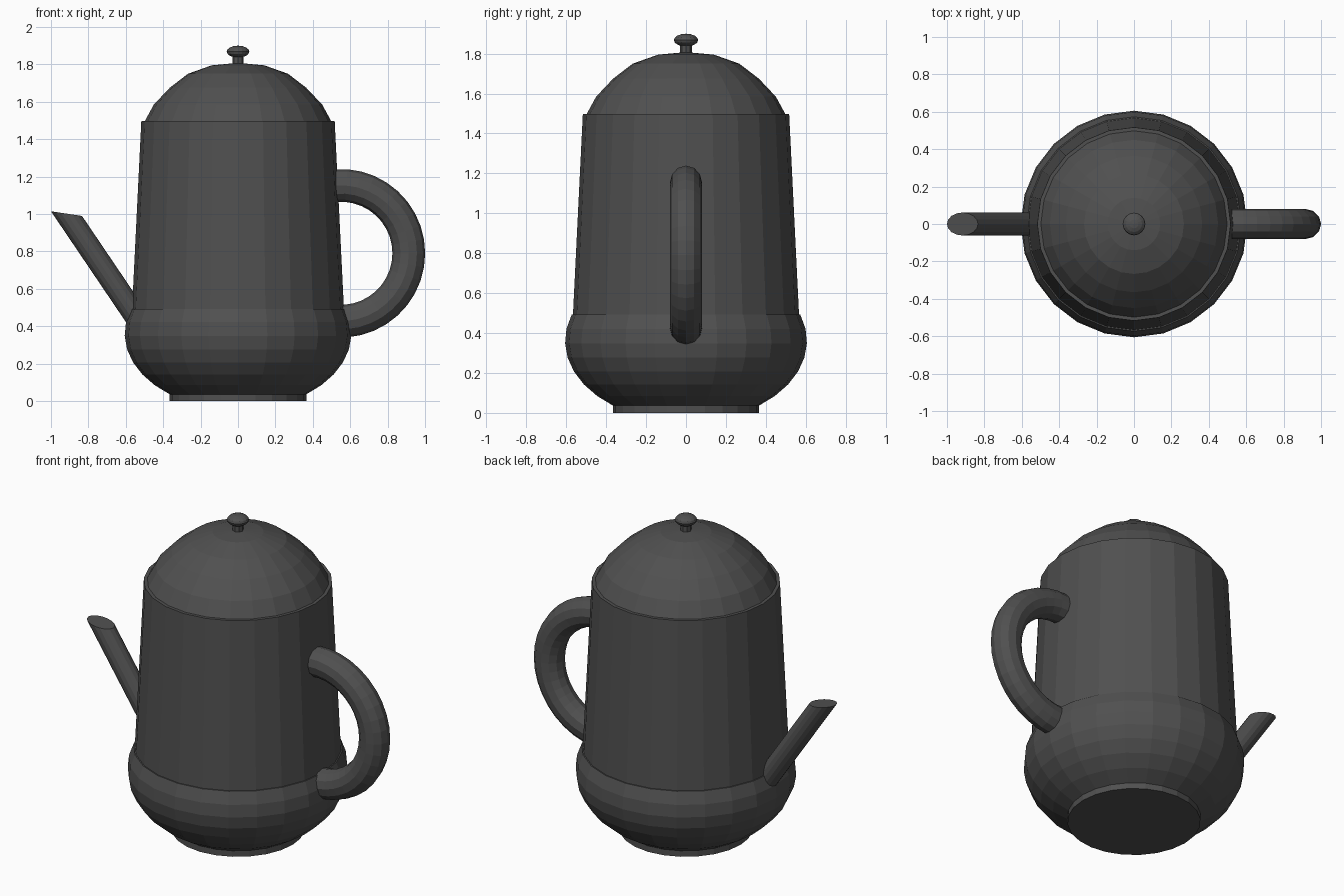
import bpy, bmesh, math
from mathutils import Vector

if "Cube" in bpy.data.objects:
    bpy.data.objects.remove(bpy.data.objects["Cube"])

mat = bpy.data.materials.new("dark_grey")
mat.diffuse_color = (0.08, 0.08, 0.08, 1)
mat.use_nodes = True
mat.node_tree.nodes["Principled BSDF"].inputs["Base Color"].default_value = mat.diffuse_color


def finish(name, bm):
    bmesh.ops.remove_doubles(bm, verts=bm.verts, dist=1e-5)
    bmesh.ops.recalc_face_normals(bm, faces=bm.faces)
    me = bpy.data.meshes.new(name)
    bm.to_mesh(me)
    bm.free()
    me.materials.append(mat)
    ob = bpy.data.objects.new(name, me)
    bpy.context.collection.objects.link(ob)
    return ob


def skin(name, rings):
    """Join equal-sized rings of points into a capped tube."""
    bm = bmesh.new()
    loops = [[bm.verts.new(p) for p in ring] for ring in rings]
    n = len(loops[0])
    for a, b in zip(loops, loops[1:]):
        for i in range(n):
            j = (i + 1) % n
            bm.faces.new((a[i], a[j], b[j], b[i]))
    bm.faces.new(loops[0])
    bm.faces.new(loops[-1])
    return finish(name, bm)


def lathe(name, profile, n=24):
    return skin(name, [[(r * math.cos(2 * math.pi * i / n),
                         r * math.sin(2 * math.pi * i / n), z)
                        for i in range(n)] for r, z in profile])


# foot disc
lathe("foot", [(0.365, 0), (0.365, 0.04)])

# bulging base: slice of a flattened sphere
bulb = []
for k in range(8):
    z = 0.36 + 0.406 * math.sin(math.radians(-53 + k * 72 / 7))
    bulb.append((0.606 * math.sqrt(1 - ((z - 0.36) / 0.406) ** 2), z))
lathe("base_bulb", bulb)

# tapered body
lathe("body", [(0.567, 0.48), (0.517, 1.497)])

# domed lid
lathe("lid", [(0.502, 1.49), (0.45, 1.585), (0.365, 1.675),
              (0.267, 1.75), (0.14, 1.795), (0.02, 1.806)])

# lid knob
lathe("knob_stem", [(0.03, 1.78), (0.03, 1.85)], 8)
lathe("knob", [(0.06 * math.cos(a) + 0.0005, 1.868 + 0.032 * math.sin(a))
               for a in (math.radians(-90 + 22.5 * k) for k in range(9))], 16)

# straight spout with a slanted tip
axis = Vector((0.56, 0, -0.828))
side = Vector((0.828, 0, 0.56))
tip = Vector((-0.917, 0, 1.002))
slant = Vector((0.083, 0, -0.0125))
end, start = [], []
for i in range(16):
    a = 2 * math.pi * i / 16
    p = tip + slant * math.cos(a) + Vector((0, 0.0615 * math.sin(a), 0))
    end.append(p)
    start.append(p + axis * 0.85)
skin("spout", [start, end])

# C-shaped handle
rings = []
for k in range(21):
    t = math.radians(-95 + 9.5 * k)
    ring = []
    for i in range(12):
        a = 2 * math.pi * i / 12
        r = 0.363 + 0.0875 * math.cos(a)
        ring.append((0.55 + r * math.cos(t), 0.081 * math.sin(a), 0.79 + r * math.sin(t)))
    rings.append(ring)
skin("handle", rings)
